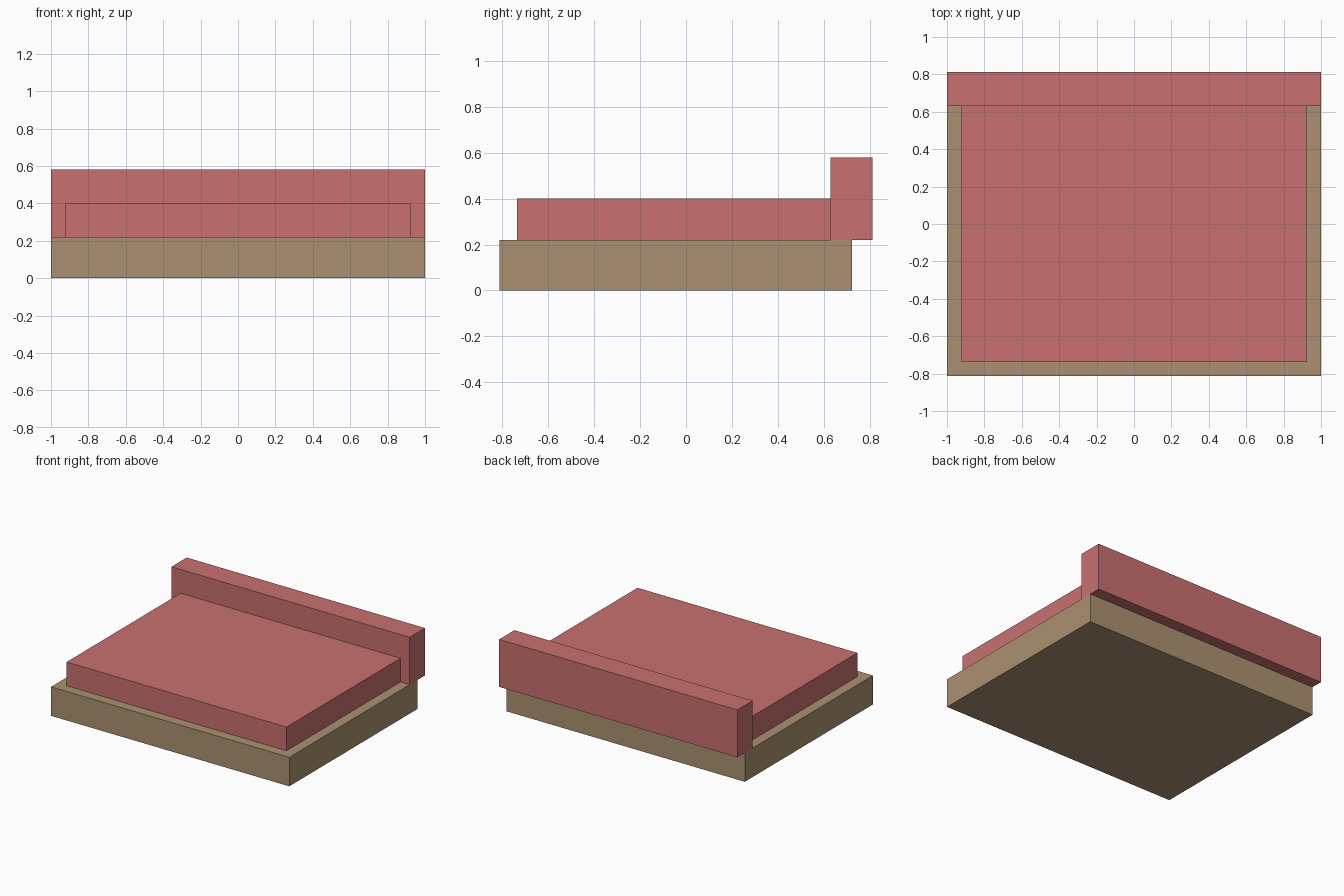
import bpy

cube = bpy.data.objects.get("Cube")
if cube:
    bpy.data.objects.remove(cube, do_unlink=True)


def make_material(name, rgb):
    mat = bpy.data.materials.new(name)
    mat.use_nodes = True
    color = (*rgb, 1.0)
    mat.diffuse_color = color
    mat.node_tree.nodes["Principled BSDF"].inputs["Base Color"].default_value = color
    return mat


def box(name, low, high, mat):
    """Axis-aligned box between two opposite corners."""
    center = [(a + b) / 2 for a, b in zip(low, high)]
    bpy.ops.mesh.primitive_cube_add(size=1, location=center)
    obj = bpy.context.object
    obj.name = name
    obj.scale = [b - a for a, b in zip(low, high)]
    bpy.ops.object.transform_apply(location=False, rotation=False, scale=True)
    obj.data.materials.append(mat)
    return obj


red = make_material("soft red fabric", (0.58, 0.165, 0.162))
tan = make_material("tan wood", (0.41, 0.285, 0.168))

base_top = 0.22
back_front = 0.63

# Wooden platform
box("base", (-1, -0.813, 0), (1, 0.723, base_top), tan)
# Seat cushion resting on the platform, meeting the backrest
box("seat_cushion", (-0.923, -0.737, base_top), (0.923, back_front, 0.4), red)
# Full-width backrest overhanging the platform at the rear
box("backrest", (-1, back_front, base_top), (1, 0.813, 0.58), red)
